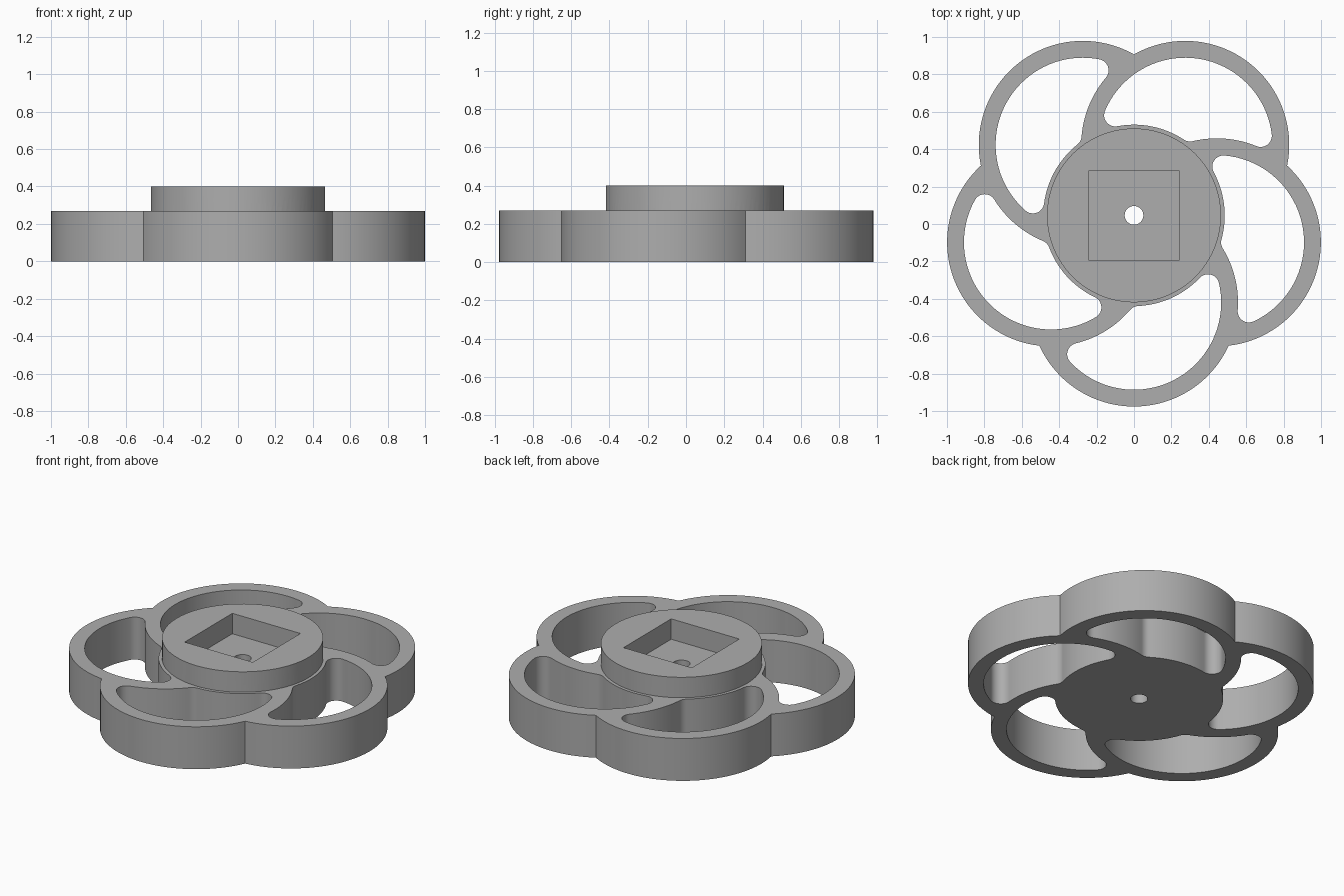
import bpy, bmesh, math
from mathutils import Vector

if "Cube" in bpy.data.objects:
    bpy.data.objects.remove(bpy.data.objects["Cube"])

HUB = Vector((0, 0.046))
LOBE_DIST, LOBE_R, INNER_R = 0.466, 0.556, 0.466
HUB_R, COLLAR_R, FILLET = 0.485, 0.465, 0.06
BASE_H, TOP_H = 0.27, 0.40

grey = bpy.data.materials.new("plain grey")
grey.use_nodes = True
colour = (0.42, 0.42, 0.42, 1)
grey.diffuse_color = colour
grey.node_tree.nodes["Principled BSDF"].inputs["Base Color"].default_value = colour


def polar(c, r, a):
    return c + Vector((math.cos(a), math.sin(a))) * r


def angle(c, p):
    return math.atan2(p.y - c.y, p.x - c.x)


def arc(c, r, a0, a1, n):
    return [polar(c, r, a0 + (a1 - a0) * i / n) for i in range(n)]


def sweep(c, r, p, q, ccw, n):
    """Arc around c from the direction of p to the direction of q."""
    a0, a1 = angle(c, p), angle(c, q)
    turn = (a1 - a0) % math.tau if ccw else -((a0 - a1) % math.tau)
    return arc(c, r, a0, a0 + turn, n)


def meet(c0, r0, c1, r1):
    """Both crossing points of two circles."""
    d = c1 - c0
    along = (d.length_squared + r0 * r0 - r1 * r1) / (2 * d.length)
    side = math.sqrt(r0 * r0 - along * along)
    u = d.normalized()
    v = Vector((-u.y, u.x))
    return [c0 + u * along + v * s for s in (side, -side)]


def prism(name, loops, z0, z1):
    """Extrude a flat outline with holes into a solid."""
    curve = bpy.data.curves.new(name, "CURVE")
    curve.dimensions = "2D"
    curve.fill_mode = "BOTH"
    curve.extrude = (z1 - z0) / 2
    for pts in loops:
        s = curve.splines.new("POLY")
        s.points.add(len(pts) - 1)
        for sp, p in zip(s.points, pts):
            sp.co = (p.x, p.y, 0, 1)
        s.use_cyclic_u = True
    tmp = bpy.data.objects.new(name + " outline", curve)
    bpy.context.collection.objects.link(tmp)
    mesh = bpy.data.meshes.new_from_object(
        tmp.evaluated_get(bpy.context.evaluated_depsgraph_get()))
    bpy.data.objects.remove(tmp)
    bm = bmesh.new()
    bm.from_mesh(mesh)
    bmesh.ops.remove_doubles(bm, verts=bm.verts, dist=1e-5)
    bmesh.ops.translate(bm, verts=bm.verts, vec=(0, 0, (z0 + z1) / 2))
    bmesh.ops.recalc_face_normals(bm, faces=bm.faces)
    bm.to_mesh(mesh)
    bm.free()
    mesh.materials.clear()
    mesh.materials.append(grey)
    ob = bpy.data.objects.new(name, mesh)
    bpy.context.collection.objects.link(ob)
    return ob


# Scalloped rim and swirling windows, five times around
STEP = math.tau / 5
half = STEP / 2
notch = LOBE_DIST * math.cos(half) + math.sqrt(
    LOBE_R ** 2 - (LOBE_DIST * math.sin(half)) ** 2)
rim, windows = [], []
for k in range(5):
    a = -math.pi / 2 + k * STEP
    lobe = polar(HUB, LOBE_DIST, a)
    prev = polar(HUB, LOBE_DIST, a - STEP)
    rim += sweep(lobe, LOBE_R, polar(HUB, notch, a - half),
                 polar(HUB, notch, a + half), True, 40)

    # Fillet centres at the three corners of the window
    ri, ro, rh = INNER_R - FILLET, LOBE_R + FILLET, HUB_R + FILLET
    far = lambda p: (p - HUB).length
    toward = lambda p: (p - HUB).dot(polar(HUB, 1, a + half) - HUB)
    tip = max(meet(lobe, ri, prev, ro), key=far)
    elbow = max(meet(prev, ro, HUB, rh), key=toward)
    heel = max(meet(lobe, ri, HUB, rh), key=toward)
    window = sweep(lobe, INNER_R, tip, heel, True, 40)
    window += sweep(heel, FILLET, heel * 2 - lobe, HUB, True, 12)
    window += sweep(HUB, HUB_R, heel, elbow, False, 14)
    window += sweep(elbow, FILLET, HUB, prev, True, 6)
    window += sweep(prev, LOBE_R, elbow, tip, False, 20)
    window += sweep(tip, FILLET, prev, tip * 2 - lobe, True, 12)
    windows.append(window)

bore = arc(HUB, 0.05, 0, math.tau, 32)
wheel = prism("flower_wheel", [rim, bore] + windows, 0, BASE_H)

# Raised collar with a square socket, fused to the wheel
socket = arc(HUB, 0.24 * math.sqrt(2), math.pi / 4, math.pi / 4 + math.tau, 4)
collar = prism("collar", [arc(HUB, COLLAR_R, 0, math.tau, 96), socket],
               BASE_H - 0.1, TOP_H)
fuse = wheel.modifiers.new("fuse collar", "BOOLEAN")
fuse.operation = "UNION"
fuse.solver = "EXACT"
fuse.object = collar
bpy.context.view_layer.objects.active = wheel
wheel.select_set(True)
bpy.ops.object.modifier_apply(modifier=fuse.name)
bpy.data.objects.remove(collar)
bpy.ops.object.shade_smooth_by_angle(angle=math.radians(30))
